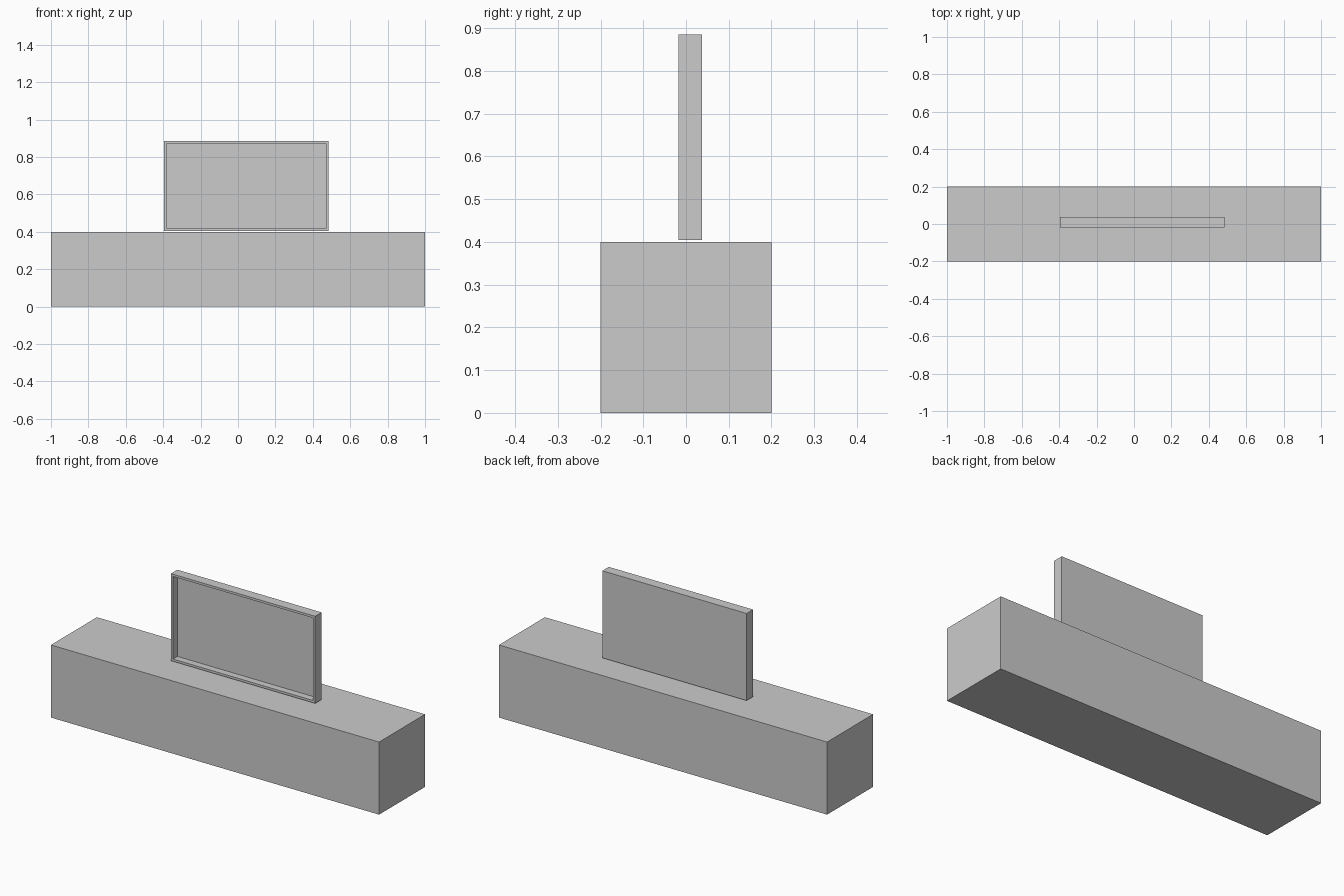
import bpy, bmesh
from mathutils import Vector

if "Cube" in bpy.data.objects:
    bpy.data.objects.remove(bpy.data.objects["Cube"])


def box(name, lo, hi, recess=None):
    """Box between two corners; recess = (rim width, depth) sinks the front face."""
    lo, hi = Vector(lo), Vector(hi)
    bm = bmesh.new()
    bmesh.ops.create_cube(bm, size=1)
    for v in bm.verts:
        v.co = Vector(((lo[i] + hi[i]) / 2 + v.co[i] * (hi[i] - lo[i])) for i in range(3))
    if recess:
        rim, depth = recess
        bm.normal_update()
        front = min(bm.faces, key=lambda f: f.normal.y)
        bmesh.ops.inset_region(bm, faces=[front], thickness=rim)
        # Extrude the inner panel straight back to form the rim walls
        panel = bmesh.ops.extrude_discrete_faces(bm, faces=[front])["faces"][0]
        bmesh.ops.translate(bm, vec=(0, depth, 0), verts=panel.verts)
    mesh = bpy.data.meshes.new(name)
    bm.to_mesh(mesh)
    bm.free()
    obj = bpy.data.objects.new(name, mesh)
    bpy.context.collection.objects.link(obj)
    return obj


# Low, long cabinet
box("cabinet", (-1, -0.2, 0), (1, 0.2, 0.4))

# Flat screen with a thin rim, hovering just above the cabinet
box("screen", (-0.396, -0.018, 0.405), (0.483, 0.038, 0.885), recess=(0.018, 0.038))
